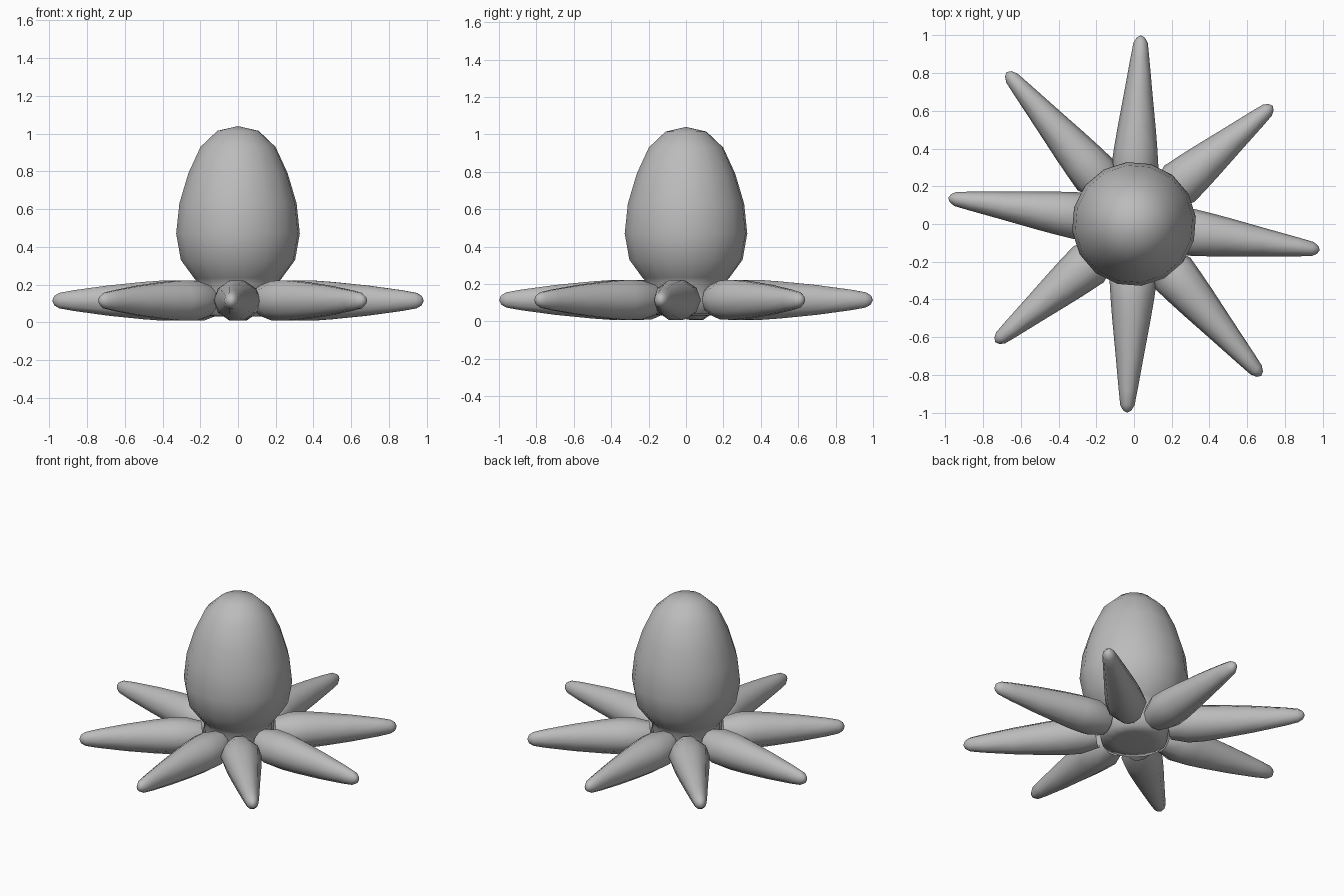
import bpy, bmesh, math
from mathutils import Vector

if "Cube" in bpy.data.objects:
    bpy.data.objects.remove(bpy.data.objects["Cube"])

skin = bpy.data.materials.new("grey skin")
skin.diffuse_color = (0.5, 0.5, 0.5, 1)
skin.use_nodes = True
skin.node_tree.nodes["Principled BSDF"].inputs["Base Color"].default_value = skin.diffuse_color


def loft(name, rings, cap_start=None, cap_end=None):
    """Bridge rings of points and close the ends with fans."""
    bm = bmesh.new()
    loops = [[bm.verts.new(p) for p in ring] for ring in rings]
    n = len(loops[0])
    for a, b in zip(loops, loops[1:]):
        for i in range(n):
            j = (i + 1) % n
            bm.faces.new((a[i], a[j], b[j], b[i]))
    for tip, ring in ((cap_start, loops[0]), (cap_end, loops[-1])):
        if tip is not None:
            v = bm.verts.new(tip)
            for i in range(n):
                bm.faces.new((ring[i], ring[(i + 1) % n], v))
    bmesh.ops.recalc_face_normals(bm, faces=bm.faces)
    for f in bm.faces:
        f.smooth = True
    mesh = bpy.data.meshes.new(name)
    bm.to_mesh(mesh)
    bm.free()
    mesh.materials.append(skin)
    obj = bpy.data.objects.new(name, mesh)
    bpy.context.collection.objects.link(obj)
    return obj


# Head, neck and underside as one revolved profile (radius, height)
profile = [(0.12, 0.03), (0.2, 0.04), (0.21, 0.12), (0.205, 0.2), (0.235, 0.235),
           (0.305, 0.33), (0.33, 0.47), (0.313, 0.63), (0.265, 0.79),
           (0.2, 0.93), (0.11, 1.015)]
SIDES = 16
body_rings = [[(r * math.cos(math.tau * (i + 0.3) / SIDES),
                r * math.sin(math.tau * (i + 0.3) / SIDES), z) for i in range(SIDES)]
              for r, z in profile]
loft("body", body_rings, (0, 0, 0.03), (0, 0, 1.04))

# Tapered arms: (fraction of length, half width, half height)
stations = [(0, 0.085, 0.085), (0.13, 0.125, 0.11), (0.25, 0.115, 0.112),
            (0.38, 0.102, 0.104), (0.62, 0.075, 0.084), (0.85, 0.05, 0.058),
            (0.95, 0.038, 0.043), (0.985, 0.022, 0.026)]
ARM_Z = 0.115
ARM_SIDES = 10


def arm(name, root, tip):
    start, end = Vector((*root, ARM_Z)), Vector((*tip, ARM_Z))
    side = (end - start).normalized().cross(Vector((0, 0, 1)))
    rings = []
    for t, w, h in stations:
        c = start.lerp(end, t)
        rings.append([c + side * w * math.cos(math.tau * i / ARM_SIDES)
                      + Vector((0, 0, h * math.sin(math.tau * (i) / ARM_SIDES)))
                      for i in range(ARM_SIDES)])
    loft(name, rings, None, end)


# Four arms, each with a twin turned half way round
arms = [((0.0, 0.2), (0.037, 1.0)), ((0.165, 0.15), (0.735, 0.627)),
        ((0.2, -0.03), (0.985, -0.138)), ((0.135, -0.18), (0.675, -0.805))]
for k, (root, tip) in enumerate(arms):
    arm(f"arm_{k + 1}", root, tip)
    arm(f"arm_{k + 5}", [-v for v in root], [-v for v in tip])
